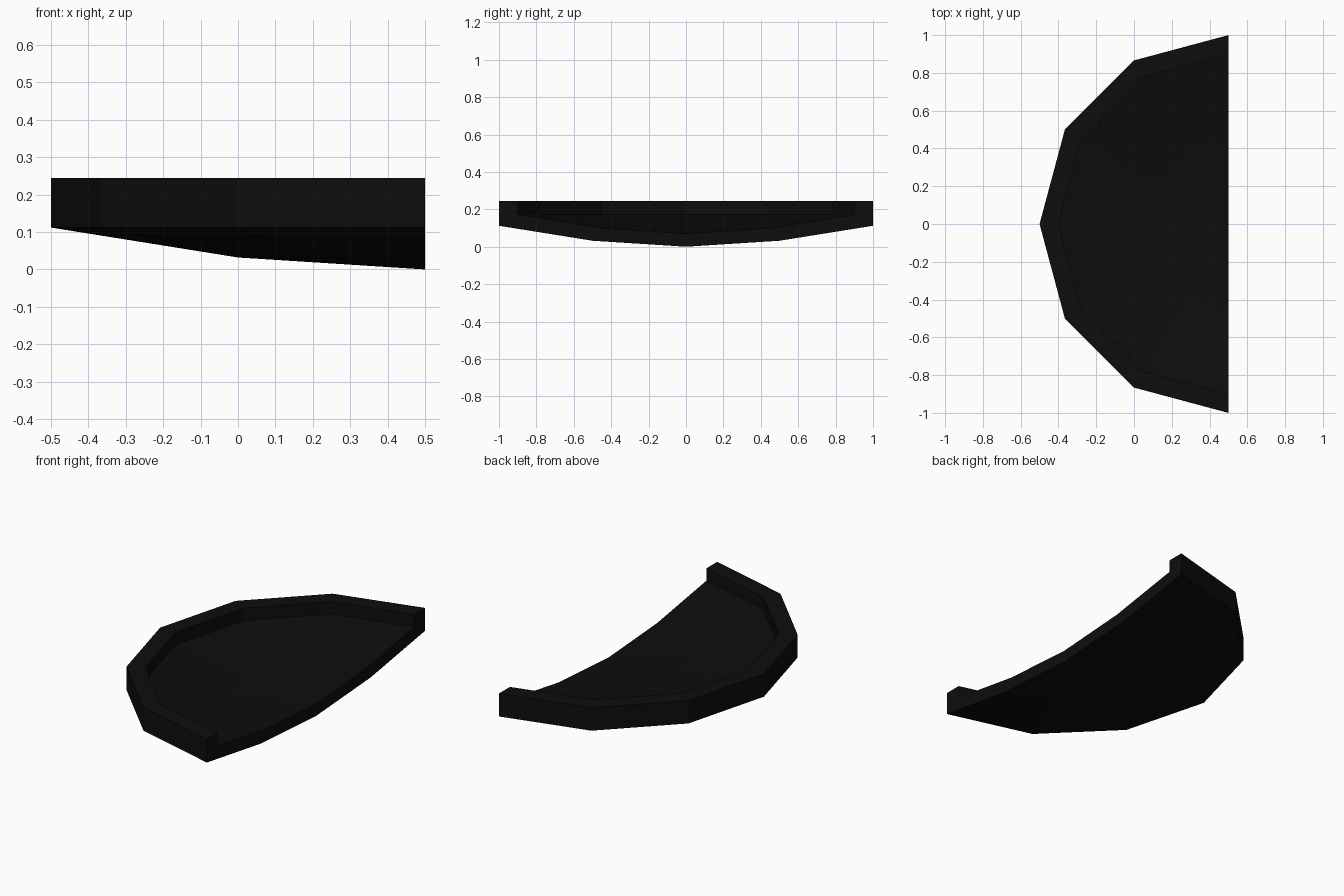
import bpy, bmesh, math

if "Cube" in bpy.data.objects:
    bpy.data.objects.remove(bpy.data.objects["Cube"])

# one near-black colour for the whole dish
black = bpy.data.materials.new("near_black")
black.diffuse_color = (0.004, 0.004, 0.004, 1)
black.use_nodes = True
black.node_tree.nodes["Principled BSDF"].inputs["Base Color"].default_value = black.diffuse_color

CX = 0.5      # the cut plane, which is also the dish axis
STEPS = 6     # half of a 12-sided dish

# cross-section (radius, height): underside, outer wall, rim, inner wall, floor
profile = [(0, 0), (0.5, 0.032), (1, 0.112), (1, 0.245), (0.9, 0.245),
           (0.9, 0.173), (0.45, 0.10), (0, 0.07)]

bm = bmesh.new()


def ring_verts(i):
    a = math.pi / 2 + math.pi * i / STEPS
    return [bm.verts.new((CX + r * math.cos(a), r * math.sin(a), z)) for r, z in profile]


# half revolution of the cross-section
rings = [ring_verts(i) for i in range(STEPS + 1)]
for a, b in zip(rings, rings[1:]):
    for j in range(len(profile) - 1):
        bm.faces.new((a[j], b[j], b[j + 1], a[j + 1]))

# flat faces along the cut: bowl floor slab and rim post at each end
for r in (rings[0], rings[-1]):
    bm.faces.new((r[0], r[1], r[6], r[7]))
    bm.faces.new((r[1], r[2], r[5], r[6]))
    bm.faces.new((r[2], r[3], r[4], r[5]))

bmesh.ops.remove_doubles(bm, verts=bm.verts, dist=1e-5)
bmesh.ops.recalc_face_normals(bm, faces=bm.faces)

mesh = bpy.data.meshes.new("half_dish")
bm.to_mesh(mesh)
bm.free()
mesh.materials.append(black)
dish = bpy.data.objects.new("half_dish", mesh)
bpy.context.collection.objects.link(dish)
